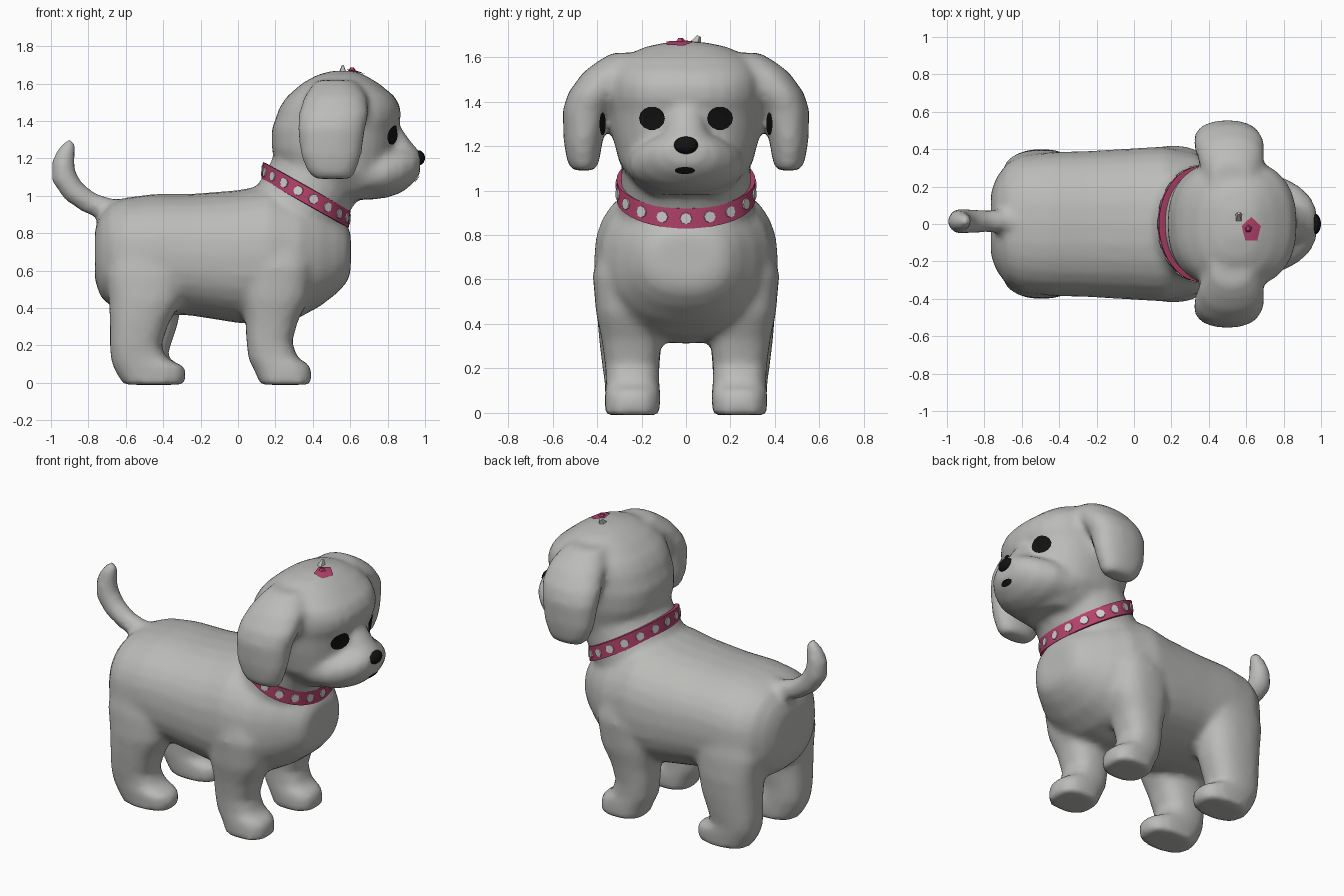
import bpy, bmesh, math
from mathutils import Vector, Matrix
from mathutils.bvhtree import BVHTree

if "Cube" in bpy.data.objects:
    bpy.data.objects.remove(bpy.data.objects["Cube"])


def material(name, rgb):
    m = bpy.data.materials.new(name)
    m.diffuse_color = (*rgb, 1)
    m.use_nodes = True
    m.node_tree.nodes["Principled BSDF"].inputs["Base Color"].default_value = m.diffuse_color
    return m


FUR = material("grey_fur", (0.50, 0.50, 0.485))
PINK = material("pink_band", (0.46, 0.055, 0.15))
PALE = material("pale_spots", (0.66, 0.61, 0.62))
BLACK = material("black", (0.006, 0.006, 0.006))
X, Y, Z = Vector((1, 0, 0)), Vector((0, 1, 0)), Vector((0, 0, 1))


def finish(bm, name, mat, smooth=True):
    me = bpy.data.meshes.new(name)
    for f in bm.faces:
        f.smooth = smooth
    bm.to_mesh(me)
    bm.free()
    me.materials.append(mat)
    ob = bpy.data.objects.new(name, me)
    bpy.context.collection.objects.link(ob)
    return ob


def sup(t, p):
    """Point on a unit superellipse."""
    c, s = math.cos(t), math.sin(t)
    return (math.copysign(abs(c) ** (2 / p), c), math.copysign(abs(s) ** (2 / p), s))


def loft(bm, frames, p=2.4, n=28):
    """Closed skin over rings given as (centre, half axis u, half axis v)."""
    rings = []
    for c, u, v in frames:
        pts = [sup(2 * math.pi * i / n, p) for i in range(n)]
        rings.append([bm.verts.new(c + u * a + v * b) for a, b in pts])
    faces = [bm.faces.new(rings[0]), bm.faces.new(rings[-1])]
    for r, s in zip(rings, rings[1:]):
        for i in range(n):
            j = (i + 1) % n
            faces.append(bm.faces.new((r[i], r[j], s[j], s[i])))
    bmesh.ops.recalc_face_normals(bm, faces=faces)


def along_x(rows):
    """Rows of x, z low, z high, half width."""
    return [(Vector((x, 0, (a + b) / 2)), Y * w, Z * (b - a) / 2) for x, a, b, w in rows]


def along_z(rows, side=1):
    """Rows of z, x back, x front, y inner, y outer."""
    return [(Vector(((a + b) / 2, side * (c + d) / 2, z)), X * (b - a) / 2, Y * (d - c) / 2)
            for z, a, b, c, d in rows]


bm = bmesh.new()

# torso
loft(bm, along_x([
    (-0.765, 0.55, 0.82, 0.17), (-0.735, 0.46, 0.90, 0.25), (-0.68, 0.41, 0.96, 0.325),
    (-0.6, 0.38, 0.99, 0.37), (-0.45, 0.37, 1.01, 0.385), (-0.25, 0.36, 1.01, 0.39),
    (0.0, 0.32, 1.03, 0.405), (0.16, 0.31, 1.06, 0.415), (0.33, 0.35, 1.01, 0.38),
    (0.44, 0.41, 0.96, 0.315), (0.53, 0.48, 0.90, 0.245), (0.585, 0.54, 0.84, 0.19),
    (0.603, 0.6, 0.80, 0.13)]), 2.35)

# neck, leaning forward
tilt = Vector((0.465, 0, -0.26)).normalized()
lean = Vector((0.26, 0, 0.465)).normalized()
mid = Vector((0.363, 0, 1.005))
loft(bm, [(mid + lean * d, Y * w, tilt * r) for d, w, r in [
    (-0.25, 0.31, 0.25), (-0.1, 0.30, 0.25), (0, 0.295, 0.25), (0.12, 0.29, 0.25), (0.3, 0.28, 0.26)]], 2.1)

# skull
loft(bm, along_z([
    (0.98, 0.42, 0.74, -0.16, 0.16), (1.03, 0.32, 0.80, -0.23, 0.23), (1.12, 0.22, 0.82, -0.30, 0.30),
    (1.25, 0.18, 0.835, -0.33, 0.33), (1.36, 0.18, 0.85, -0.34, 0.34), (1.41, 0.20, 0.87, -0.345, 0.345),
    (1.47, 0.22, 0.87, -0.345, 0.345), (1.53, 0.26, 0.84, -0.335, 0.335), (1.60, 0.34, 0.755, -0.28, 0.28),
    (1.645, 0.42, 0.68, -0.19, 0.19), (1.668, 0.50, 0.62, -0.08, 0.08)]), 2.4)

# muzzle and its narrow bridge
loft(bm, along_x([
    (0.66, 0.98, 1.25, 0.27), (0.80, 0.99, 1.26, 0.25), (0.88, 1.02, 1.265, 0.205),
    (0.94, 1.07, 1.25, 0.15), (0.975, 1.12, 1.23, 0.08)]), 2.1)
loft(bm, along_x([
    (0.70, 1.10, 1.42, 0.10), (0.82, 1.10, 1.42, 0.095), (0.875, 1.10, 1.36, 0.095), (0.92, 1.12, 1.295, 0.09),
    (0.965, 1.14, 1.245, 0.07)]), 2)

for side in (-1, 1):
    # hanging ears
    loft(bm, along_z([
        (1.09, 0.41, 0.61, 0.41, 0.51), (1.13, 0.37, 0.63, 0.39, 0.535), (1.22, 0.335, 0.66, 0.375, 0.55),
        (1.36, 0.32, 0.68, 0.34, 0.555), (1.44, 0.325, 0.70, 0.29, 0.53), (1.53, 0.355, 0.69, 0.20, 0.465),
        (1.58, 0.39, 0.66, 0.16, 0.40), (1.62, 0.42, 0.62, 0.15, 0.33)], side), 2.25)
    # front legs and paws
    loft(bm, along_z([
        (-0.01, 0.12, 0.39, 0.12, 0.365), (0.06, 0.09, 0.395, 0.115, 0.365), (0.10, 0.07, 0.38, 0.115, 0.365),
        (0.13, 0.055, 0.32, 0.12, 0.36), (0.22, 0.045, 0.29, 0.12, 0.365), (0.33, 0.04, 0.32, 0.11, 0.38),
        (0.45, 0.02, 0.38, 0.10, 0.405), (0.62, 0.02, 0.40, 0.10, 0.42), (0.76, 0.06, 0.37, 0.1, 0.385)], side), 2.5)
    # hind legs and paws, the left knee a little further forward
    k = 0.05 if side > 0 else 0
    loft(bm, along_z([
        (-0.01, -0.61, -0.29, 0.125, 0.355), (0.05, -0.65, -0.275, 0.12, 0.36), (0.09, -0.67, -0.29, 0.12, 0.365),
        (0.13, -0.68, -0.38, 0.12, 0.365), (0.20, -0.685, -0.41 + k, 0.12, 0.375),
        (0.32, -0.685, -0.37 + k, 0.11, 0.39), (0.44, -0.69, -0.30, 0.09, 0.40), (0.58, -0.71, -0.27, 0.08, 0.395),
        (0.72, -0.69, -0.30, 0.08, 0.37)], side), 2.5)

# upturned tail
path = [(-0.58, 0.92, 0.06), (-0.70, 0.93, 0.06), (-0.80, 0.965, 0.06), (-0.88, 1.025, 0.065),
        (-0.93, 1.10, 0.068), (-0.935, 1.18, 0.06), (-0.915, 1.24, 0.048), (-0.89, 1.295, 0.025)]
frames = []
for i, (x, z, r) in enumerate(path):
    a, b = path[max(i - 1, 0)], path[min(i + 1, len(path) - 1)]
    t = Vector((b[0] - a[0], 0, b[1] - a[1])).normalized()
    frames.append((Vector((x, 0.015, z)), Y * r, t.cross(Y) * r))
loft(bm, frames, 2)

# blend all the fur parts into one skin
coat = finish(bm, "fur_coat", FUR)
mod = coat.modifiers.new("blend", 'REMESH')
mod.mode = 'VOXEL'
mod.voxel_size = 0.022
mod.use_smooth_shade = True
mod = coat.modifiers.new("soften", 'SMOOTH')
mod.factor = 0.5
mod.iterations = 5
bpy.context.view_layer.update()
skin = BVHTree.FromObject(coat, bpy.context.evaluated_depsgraph_get())


def patch(name, mat, centre, u, v, n=14, lift=0.007, turn=0):
    """Thin plate laid on the fur, seen along u x v."""
    out = u.cross(v).normalized()
    bm = bmesh.new()
    middle = skin.ray_cast(Vector(centre), -out)[0]

    def drop(a, b):
        hit = skin.ray_cast(Vector(centre) + u * a + v * b, -out)[0]
        if hit is None or abs((hit - middle).dot(out)) > 0.12:
            hit = middle + u * a + v * b
        return bm.verts.new(hit + out * lift)

    hub, last = drop(0, 0), None
    for k in (1, 2, 3):
        ring = []
        for i in range(n):
            a, b = sup(2 * math.pi * i / n + turn, 2)
            ring.append(drop(a * k / 3, b * k / 3))
        for i in range(n):
            j = (i + 1) % n
            bm.faces.new((last[i], ring[i], ring[j], last[j]) if last else (hub, ring[i], ring[j]))
        last = ring
    return finish(bm, name, mat)


# eyes, dark marks inside the ears, mouth, ribbon
for side, word in ((-1, "right"), (1, "left")):
    patch(word + "_eye", BLACK, (2, side * 0.153, 1.325), Y * 0.058, Z * 0.053)
    patch(word + "_ear_mark", BLACK, (2, side * 0.375, 1.30), Y * 0.014, Z * 0.052)
patch("mouth", BLACK, (2, -0.005, 1.09), Y * 0.046, Z * 0.016)
patch("ribbon", PINK, (0.627, -0.032, 3), X * 0.054, Y * 0.07, n=5, lift=0.008, turn=math.pi / 2)

# nose
bm = bmesh.new()
bmesh.ops.create_uvsphere(bm, u_segments=16, v_segments=10, radius=1,
                          matrix=Matrix.Translation((0.965, 0, 1.203)) @ Matrix.Diagonal((0.035, 0.056, 0.04, 1)))
finish(bm, "nose", BLACK)


def spike(name, mat, centre, size, lean_x):
    """Small five-sided point of hair or ribbon."""
    bm = bmesh.new()
    bmesh.ops.create_cone(bm, cap_ends=True, segments=5, radius1=1, radius2=0.25, depth=1,
                          matrix=Matrix.Translation(centre) @ Matrix.Rotation(lean_x, 4, 'X')
                          @ Matrix.Diagonal((*size, 1)))
    finish(bm, name, mat, False)


# ribbon knot and the tuft beside it
spike("ribbon_knot", PINK, (0.61, -0.025, 1.66), (0.045, 0.05, 0.05), 0)
spike("hair_tuft", FUR, (0.56, 0.045, 1.668), (0.03, 0.04, 0.06), -0.45)

# collar band, upright but following the tilt of the neck
RY, RT = 0.312, 0.268
rise = Vector((0.004, 0, 0.045))
bm = bmesh.new()
loft(bm, [(mid + rise * d, Y * (RY - e), tilt * (RT - e)) for d, e in
          [(-1.06, 0.02), (-1, 0), (1, 0), (1.06, 0.02)]], 2, 48)
collar = finish(bm, "collar", PINK)
bpy.context.view_layer.objects.active = collar
collar.select_set(True)
bpy.ops.object.shade_smooth_by_angle(angle=math.radians(40))

# collar spots
bm = bmesh.new()
for k in range(18):
    t = math.pi * (2 * k + 1) / 18
    radial = Y * RY * math.cos(t) + tilt * RT * math.sin(t)
    tangent = tilt * RT * math.cos(t) - Y * RY * math.sin(t)
    out = tangent.cross(rise).normalized()
    if out.dot(radial) < 0:
        out.negate()
    rot = out.to_track_quat('Z', 'Y').to_matrix().to_4x4()
    bmesh.ops.create_cone(bm, cap_ends=True, segments=8, radius1=0.028, radius2=0.026, depth=0.009,
                          matrix=Matrix.Translation(mid + radial) @ rot)
finish(bm, "collar_spots", PALE, False)
